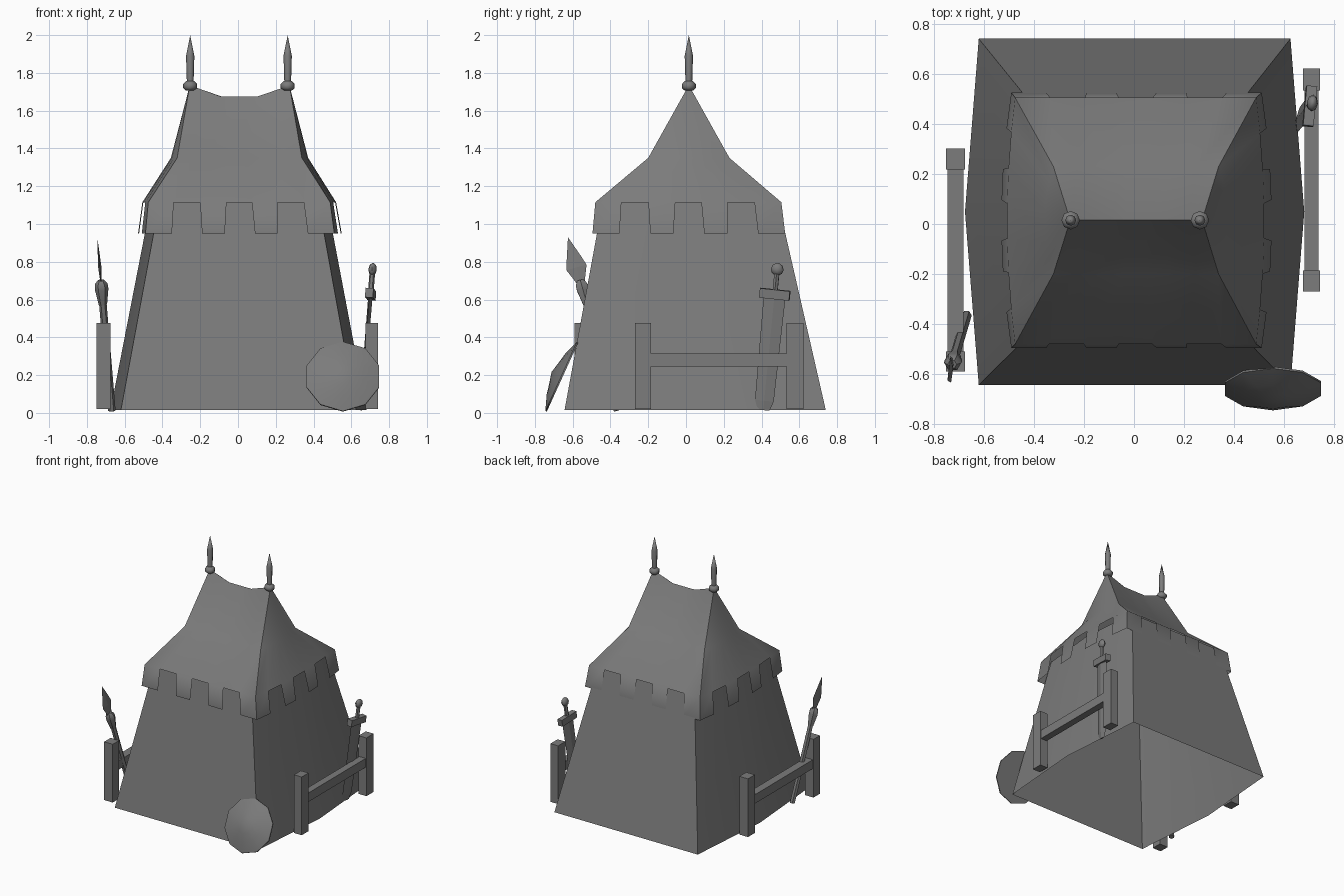
import bpy, bmesh, math
from mathutils import Vector, Matrix

if "Cube" in bpy.data.objects:
    bpy.data.objects.remove(bpy.data.objects["Cube"])

# dark grey shared by every part
grey = bpy.data.materials.new("dark_grey")
grey.diffuse_color = (.2, .2, .2, 1)
grey.use_nodes = True
grey.node_tree.nodes["Principled BSDF"].inputs["Base Color"].default_value = grey.diffuse_color


def finish(name, bm, smooth=None):
    bmesh.ops.remove_doubles(bm, verts=bm.verts, dist=0.0005)
    bmesh.ops.recalc_face_normals(bm, faces=bm.faces)
    me = bpy.data.meshes.new(name)
    bm.to_mesh(me)
    bm.free()
    me.materials.append(grey)
    ob = bpy.data.objects.new(name, me)
    bpy.context.collection.objects.link(ob)
    if smooth:
        bpy.context.view_layer.objects.active = ob
        ob.select_set(True)
        bpy.ops.object.shade_smooth_by_angle(angle=math.radians(smooth))
        ob.select_set(False)
    return ob


def ring(bm, x0, x1, y0, y1, z, bulge, fr, sag=None):
    """Rectangular loop whose left and right sides bow outward."""
    pts = []
    n = len(fr) - 1
    for side in range(4):
        for i in range(n):
            f = fr[i]
            b = 4 * f * (1 - f) * bulge
            s = sag[i] if sag and side % 2 == 0 else 0
            pts.append([(x0 + (x1 - x0) * f, y0, z - s), (x1 + b, y0 + (y1 - y0) * f, z),
                        (x1 + (x0 - x1) * f, y1, z - s), (x0 - b, y1 + (y0 - y1) * f, z)][side])
    return [bm.verts.new(p) for p in pts]


def bridge(bm, a, b, skip=lambda i: False):
    n = len(a)
    for i in range(n):
        if not skip(i):
            bm.faces.new((a[i], a[(i + 1) % n], b[(i + 1) % n], b[i]))


def box(name, lo, hi):
    bm = bmesh.new()
    lo, hi = Vector(lo), Vector(hi)
    m = Matrix.Translation((lo + hi) / 2) @ Matrix.Diagonal((*(hi - lo), 1))
    bmesh.ops.create_cube(bm, size=1, matrix=m)
    return finish(name, bm)


def lathe(name, prof, n, mat, smooth=40, turn=0.0, flat=1.0):
    """Spin (radius, height) points round local z; flat squashes local x."""
    bm = bmesh.new()
    rows = [[bm.verts.new(mat @ Vector((r * flat * math.cos(turn + math.tau * i / n),
                                        r * math.sin(turn + math.tau * i / n), h)))
             for i in range(n)] for r, h in prof]
    for a, b in zip(rows, rows[1:]):
        bridge(bm, a, b)
    bm.faces.new(rows[0])
    bm.faces.new(rows[-1])
    bmesh.ops.dissolve_degenerate(bm, dist=0.0005, edges=bm.edges)
    return finish(name, bm, smooth)


def frame(p, q):
    """Matrix at p, z pointing to q, y staying near world y."""
    z = (Vector(q) - Vector(p)).normalized()
    x = Vector((0, 1, 0)).cross(z).normalized()
    y = z.cross(x)
    return Matrix.Translation(p) @ Matrix((x, y, z)).transposed().to_4x4()


# tent walls, open at top and bottom
bm = bmesh.new()
q = [0, .5, 1]
bridge(bm, ring(bm, -.62, .625, -.643, .74, .015, .055, q),
       ring(bm, -.415, .425, -.44, .487, 1.12, .045, q))
finish("tent_walls", bm, 30)

# roof canopy with sagging ridge and notched valance
bm = bmesh.new()
top = [0, .14, .285, .43, .57, .71, .855, 1]
low = [0, .14, .30, .42, .58, .70, .86, 1]
ridge_fr = [0, .1, .31, .43, .57, .68, .9, 1]
sag = [0, .02, .06, .06, .06, .06, .02]
hem = ring(bm, -.49, .51, -.495, .525, .95, .04, low)
eave = ring(bm, -.475, .488, -.48, .505, 1.115, .032, top)
mid = ring(bm, -.322, .338, -.2, .23, 1.35, .034, top)
ridge = ring(bm, -.255, .272, .015, .0152, 1.735, 0, ridge_fr, sag)
bridge(bm, hem, eave, lambda i: i % 7 % 2 == 1)
bridge(bm, eave, mid)
bridge(bm, mid, ridge)
bmesh.ops.dissolve_degenerate(bm, dist=0.0005, edges=bm.edges)
finish("roof_canopy", bm, 50)

# spiked finials on the ridge ends
for i, x in enumerate((-.253, .263)):
    lathe(f"finial_{i}", [(.024, 1.708), (.037, 1.72), (.037, 1.74), (.024, 1.755),
                          (.018, 1.757), (.022, 1.89), (.0001, 2.0)], 8,
          Matrix.Translation((x, .015, 0)), 50)

# side rails: two posts and a bar each
for side, xa, xb, ends in (("right", .675, .742, ((-.27, -.185), (.533, .622))),
                           ("left", -.75, -.675, ((-.59, -.51), (.217, .302)))):
    for j, (ya, yb) in enumerate(ends):
        box(f"{side}_post_{j}", (xa, ya, .02), (xb, yb, .477))
    box(f"{side}_rail", (xa + .006, ends[0][1], .245), (xb - .006, ends[1][0], .315))

# sword leaning on the right
m = frame((.652, .41, .015), (.715, .486, .79)) @ Matrix.Rotation(-.1, 4, 'Z')
lathe("sword_blade", [(.032, 0), (.05, .05), (.058, .6)], 4, m, None, 0, .2)
lathe("sword_grip", [(.015, .6), (.015, .73)], 6, m)
lathe("sword_pommel", [(.008, .718), (.027, .73), (.034, .75), (.027, .772), (.008, .784)],
      8, m, 50, 0, .65)
bm = bmesh.new()
bmesh.ops.create_cube(bm, size=1, matrix=m @ Matrix.Translation((0, 0, .618))
                      @ Matrix.Diagonal((.042, .16, .05, 1)))
finish("sword_guard", bm)

# spear leaning on the left
m = frame((-.668, -.365, .012), (-.745, -.625, .93))
lathe("spear_shaft", [(.02, 0), (.02, .62)], 6, m)
lathe("spear_socket", [(.022, .585), (.036, .67), (.034, .70), (.018, .72)], 6, m)
lathe("spear_head", [(.015, .69), (.055, .79), (.04, .84), (.0001, .957)], 4, m, None, 0, .16)

# round shield leaning on the front right corner
m = frame((.555, -.657, .192), (.555, -1.567, .607))
lathe("shield", [(.0001, -.004), (.202, -.004), (.202, .004), (.12, .034),
                 (.06, .046), (.0001, .06)], 10, m, 40, math.radians(18))
